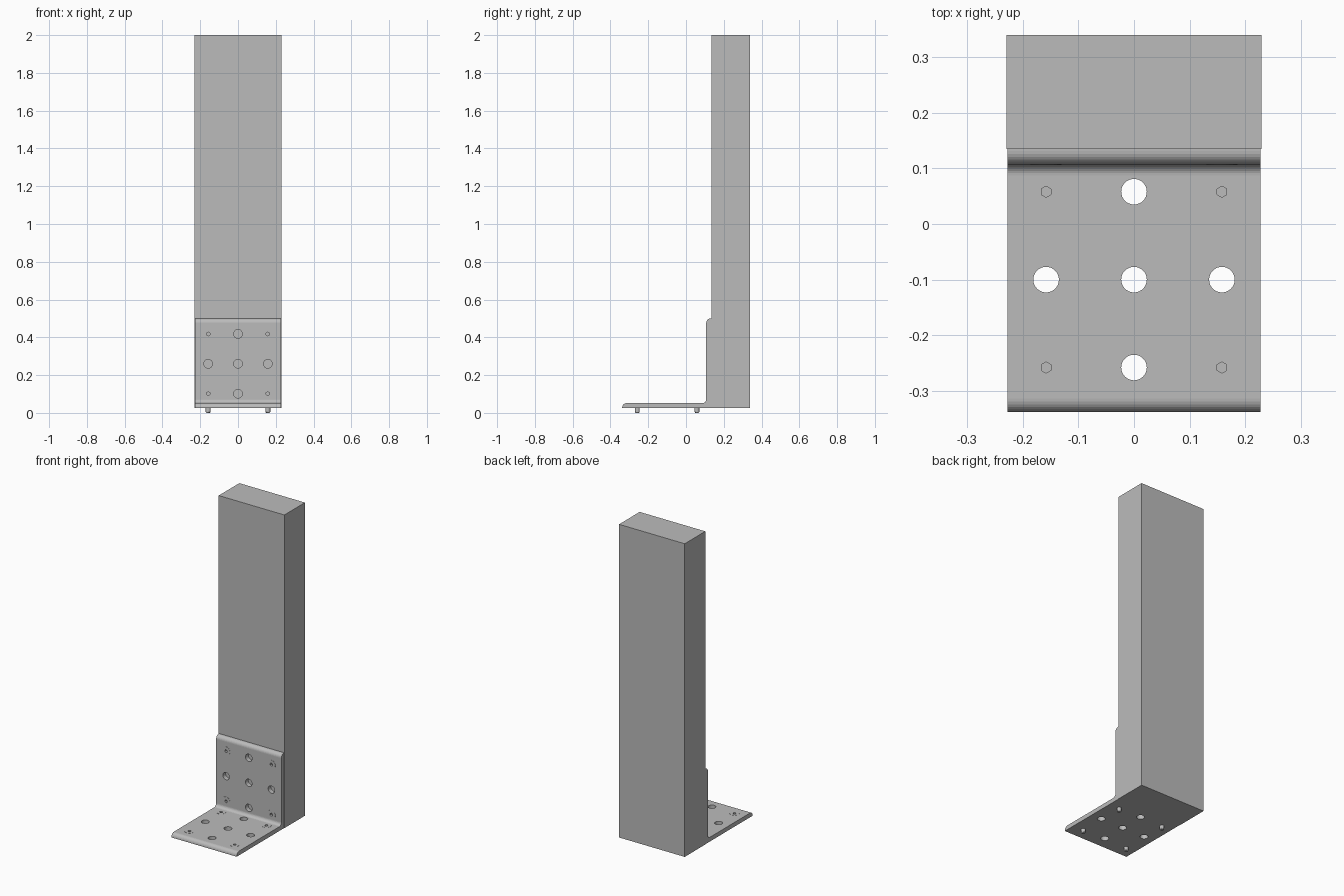
import bpy, bmesh
from math import pi, sin, cos
from mathutils import Matrix

if "Cube" in bpy.data.objects:
    bpy.data.objects.remove(bpy.data.objects["Cube"])

grey = bpy.data.materials.new("plain_grey")
grey.use_nodes = True
grey.diffuse_color = (0.5, 0.5, 0.5, 1)
grey.node_tree.nodes["Principled BSDF"].inputs["Base Color"].default_value = (0.5, 0.5, 0.5, 1)

BASE, PLATE_TOP = 0.025, 0.052      # underside and top of the foot
LEG_FRONT, LEG_BACK = 0.107, 0.135  # faces of the upright leg
FOOT_FRONT, LEG_TOP = -0.338, 0.5
HALF = 0.2275
COL = 0.158


def finish(bm, name):
    bmesh.ops.recalc_face_normals(bm, faces=bm.faces)
    mesh = bpy.data.meshes.new(name)
    bm.to_mesh(mesh)
    bm.free()
    mesh.materials.append(grey)
    obj = bpy.data.objects.new(name, mesh)
    bpy.context.collection.objects.link(obj)
    return obj


def lathe(name, profile, steps, matrix=Matrix()):
    """Closed turned solid from (radius, height) points whose ends lie on the axis."""
    bm = bmesh.new()
    rings = [[bm.verts.new((r * cos(2 * pi * i / steps), r * sin(2 * pi * i / steps), z))
              for i in range(steps)] for r, z in profile]
    for a, b in zip(rings, rings[1:]):
        for i in range(steps):
            j = (i + 1) % steps
            bm.faces.new((a[i], a[j], b[j], b[i]))
    bm.faces.new(rings[0])
    bm.faces.new(rings[-1])
    bm.transform(matrix)
    return finish(bm, name)


def cut(obj, cutter):
    mod = obj.modifiers.new("cut", 'BOOLEAN')
    mod.operation = 'DIFFERENCE'
    mod.solver = 'EXACT'
    mod.object = cutter
    bpy.context.view_layer.objects.active = obj
    bpy.ops.object.modifier_apply(modifier=mod.name)
    bpy.data.objects.remove(cutter)


def arc(cy, cz, r, start, end, steps=7):
    return [(cy + r * cos(start + (end - start) * i / steps),
             cz + r * sin(start + (end - start) * i / steps)) for i in range(steps + 1)]


# Upright block
bm = bmesh.new()
bmesh.ops.create_cube(bm, size=1)
bm.transform(Matrix.Translation((0, 0.2375, (2 + BASE) / 2)) @ Matrix.Diagonal((0.458, 0.205, 2 - BASE, 1)))
finish(bm, "upright_block")

# Angle bracket: side profile with rounded lips and an inner fillet
lip, fillet = 0.024, 0.02
profile = [(LEG_BACK, BASE), (LEG_BACK, LEG_TOP)]
profile += arc(LEG_FRONT + lip, LEG_TOP - lip, lip, pi / 2, pi)
profile += arc(LEG_FRONT - fillet, PLATE_TOP + fillet, fillet, 0, -pi / 2)
profile += arc(FOOT_FRONT + lip, PLATE_TOP - lip, lip, pi / 2, pi)
profile += [(FOOT_FRONT, BASE)]
bm = bmesh.new()
face = bm.faces.new([bm.verts.new((-HALF, y, z)) for y, z in profile])
side = bmesh.ops.extrude_face_region(bm, geom=[face])
bmesh.ops.translate(bm, vec=(2 * HALF, 0, 0),
                    verts=[v for v in side["geom"] if isinstance(v, bmesh.types.BMVert)])
bracket = finish(bm, "angle_bracket")

# Frames whose local z points out of each outer face of the bracket
foot = Matrix.Translation((0, -0.1, PLATE_TOP))
leg = Matrix.Translation((0, LEG_FRONT, 0.26)) @ Matrix.Rotation(pi / 2, 4, 'X')

for frame, label in ((foot, "foot"), (leg, "leg")):
    # Plain round holes in a cross pattern
    for u, v in ((0, 0), (COL, 0), (-COL, 0), (0, COL), (0, -COL)):
        at = frame @ Matrix.Translation((u, v, 0))
        cut(bracket, lathe("drill", [(0.023, 0.01), (0.023, -0.0279)], 32, at))
    # Countersunk socket screws in the corners
    for u in (-COL, COL):
        for v in (-COL, COL):
            at = frame @ Matrix.Translation((u, v, 0))
            cut(bracket, lathe("countersink", [(0.027, 0.005), (0.027, -0.001), (0.012, -0.016), (0.012, -0.0279)], 24, at))
            screw = lathe(label + "_screw", [(0.028, 0.001), (0.028, -0.001), (0.013, -0.016),
                                             (0.013, -0.046), (0.009, -0.052)], 24, at)
            cut(screw, lathe("socket", [(0.01, 0.01), (0.01, -0.014)], 6,
                             at @ Matrix.Rotation(pi / 6, 4, 'Z')))
